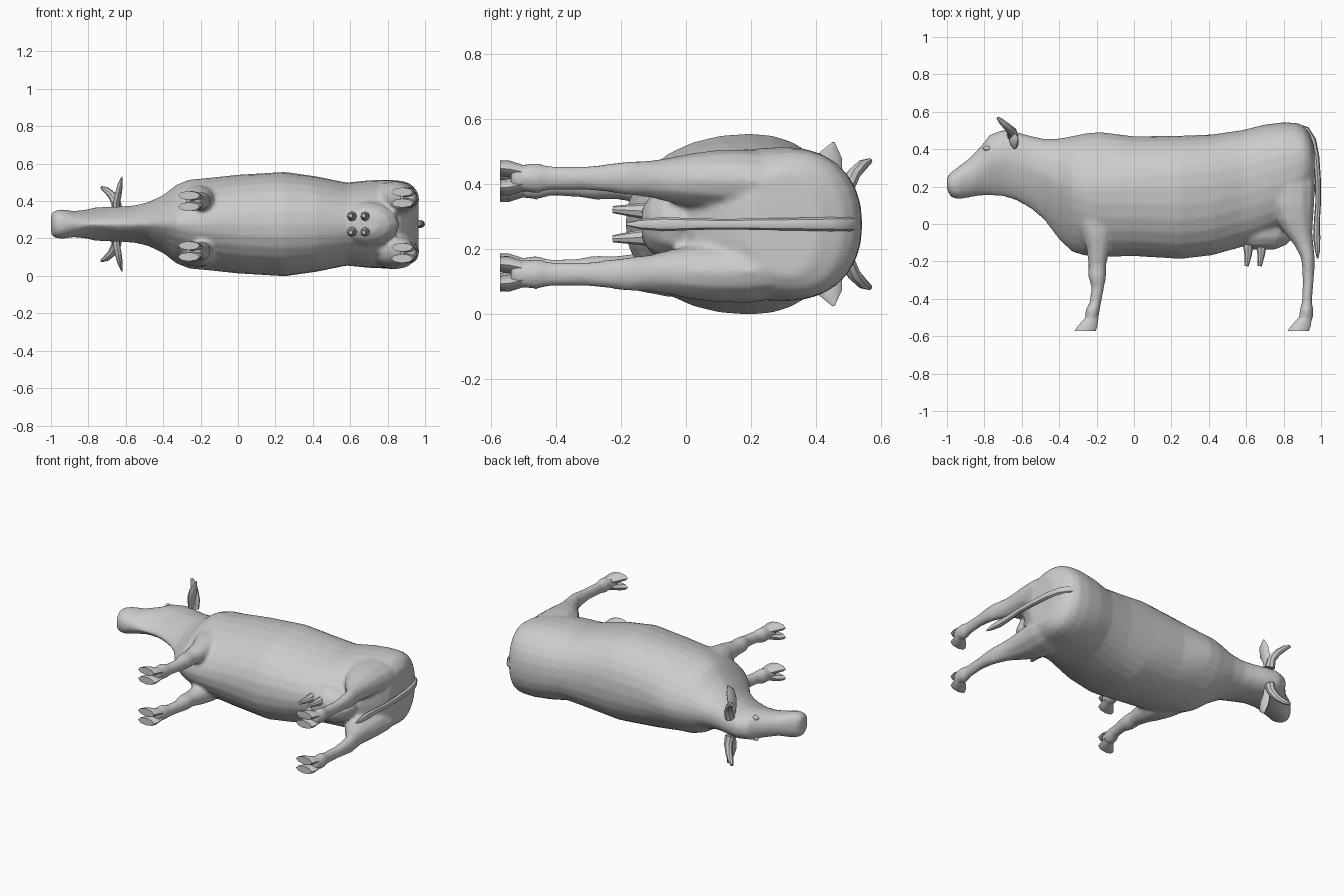
import bpy, bmesh, math
from mathutils import Vector

cube = bpy.data.objects.get("Cube")
if cube:
    bpy.data.objects.remove(cube, do_unlink=True)

MID = 0.277  # height of the animal's symmetry plane (it lies on its side)
SIDES = (("upper", 1), ("lower", -1))

hide = bpy.data.materials.new("plain_grey")
hide.use_nodes = True
GREY = (0.6, 0.6, 0.6, 1)
hide.diffuse_color = GREY
for node in hide.node_tree.nodes:
    if node.type == 'BSDF_PRINCIPLED':
        node.inputs["Base Color"].default_value = GREY
        node.inputs["Roughness"].default_value = 0.8


def loft(name, *skins):
    """Skin one or more lists of equal rings, closing both ends."""
    bm = bmesh.new()
    for rings in skins:
        loops = [[bm.verts.new(p) for p in ring] for ring in rings]
        count = len(loops[0])
        for a, b in zip(loops, loops[1:]):
            for i in range(count):
                j = (i + 1) % count
                bm.faces.new((a[i], a[j], b[j], b[i]))
        bm.faces.new(loops[0])
        bm.faces.new(loops[-1])
    bmesh.ops.recalc_face_normals(bm, faces=bm.faces)
    mesh = bpy.data.meshes.new(name)
    bm.to_mesh(mesh)
    bm.free()
    mesh.materials.append(hide)
    mesh.shade_smooth()
    mesh.set_sharp_from_angle(angle=math.radians(42))
    obj = bpy.data.objects.new(name, mesh)
    bpy.context.collection.objects.link(obj)
    return obj


def circle(count):
    return [(math.cos(math.tau * i / count), math.sin(math.tau * i / count))
            for i in range(count)]


def power(value, exponent):
    return math.copysign(abs(value) ** exponent, value)


def trunk_ring(x, top, bottom, width, low_power):
    """Egg shaped cross-section, narrower below where low_power is large."""
    withers = math.exp(-((x + 0.2) / 0.2) ** 2)
    widest = bottom + (0.58 - 0.05 * withers) * (top - bottom)
    ring = []
    for c, s in circle(28):
        reach = top - widest if s > 0 else widest - bottom
        e = 0.9 + 0.2 * withers if s > 0 else low_power
        ring.append((x, widest + reach * power(s, e), MID + width * power(c, e)))
    return ring


def limb(rows, side, mid, count=12):
    """Rings from rows of (y, front x, back x, offset, half thickness)."""
    return [[((front + back) / 2 + c * (back - front) / 2, y,
              mid + side * offset + s * half) for c, s in circle(count)]
            for y, front, back, offset, half in rows]


def tube(rows, side=1, up=(0, 1, 0), count=8):
    """Rings through rows of (x, y, offset, radius along up, radius across)."""
    points = [Vector((x, y, MID + side * z)) for x, y, z, _, _ in rows]
    rings = []
    for i, (p, row) in enumerate(zip(points, rows)):
        along = points[min(i + 1, len(points) - 1)] - points[max(i - 1, 0)]
        across = along.cross(Vector(up)).normalized()
        upward = across.cross(along).normalized()
        rings.append([p + upward * c * row[3] + across * s * row[4]
                      for c, s in circle(count)])
    return rings


def ellipsoid(centre, radii, side=1):
    x, y, z = centre
    rings = []
    for k in range(1, 8):
        a = math.pi * k / 8
        rings.append([(x + radii[0] * math.sin(a) * c, y - radii[1] * math.cos(a),
                       MID + side * z + radii[2] * math.sin(a) * s)
                      for c, s in circle(12)])
    return rings


# Head, neck and trunk: x, top, bottom, half width, lower roundness
TRUNK = [
    (-1.0, .25, .185, .055, .9), (-.98, .275, .145, .073, .9),
    (-.94, .305, .132, .079, .9), (-.88, .35, .142, .07, 1),
    (-.81, .425, .152, .077, 1.3), (-.77, .478, .152, .088, 1.4),
    (-.7, .503, .147, .092, 1.4), (-.63, .492, .125, .094, 1.3),
    (-.55, .47, .08, .1, 1.4), (-.48, .455, .02, .117, 1.5),
    (-.4, .457, -.085, .155, 1.4), (-.33, .47, -.15, .21, 1.3),
    (-.26, .485, -.17, .238, 1.2), (-.18, .492, -.177, .245, 1.1),
    (0, .469, -.172, .264, 1), (.25, .472, -.187, .279, .95),
    (.42, .479, -.167, .255, .95), (.58, .502, -.122, .222, 1),
    (.7, .532, -.08, .234, .95), (.8, .544, -.03, .238, .9),
    (.87, .54, .02, .232, .9), (.91, .52, .08, .222, .9),
    (.94, .485, .13, .2, .9), (.965, .41, .19, .16, .9),
]
FRONT_LEG = [
    (.2, -.3, -.12, .15, .04), (.1, -.33, -.1, .152, .058),
    (.02, -.31, -.11, .15, .07), (-.06, -.28, -.118, .143, .07),
    (-.13, -.255, -.128, .138, .062), (-.22, -.243, -.148, .134, .047),
    (-.28, -.245, -.148, .134, .049), (-.34, -.227, -.16, .134, .039),
    (-.42, -.238, -.175, .134, .037), (-.46, -.26, -.182, .134, .049),
    (-.5, -.263, -.19, .134, .043), (-.54, -.28, -.2, .134, .045),
]
HIND_LEG = [
    (.42, .76, .935, .1, .06), (.3, .7, .962, .13, .09),
    (.2, .69, .97, .14, .097), (.1, .715, .965, .142, .094),
    (.02, .755, .958, .142, .084), (-.05, .805, .955, .142, .07),
    (-.11, .855, .96, .145, .058), (-.18, .892, .967, .148, .053),
    (-.23, .898, .967, .148, .046), (-.31, .903, .96, .148, .037),
    (-.42, .897, .952, .148, .038), (-.46, .885, .96, .148, .048),
    (-.5, .882, .957, .148, .043), (-.54, .86, .945, .148, .045),
]
# Name, rows, toe position and height midway between the pair
LEGS = (("front", FRONT_LEG, -.32, .266), ("hind", HIND_LEG, .82, .271))

# Trunk, legs and udder melted into one skin
skins = [[trunk_ring(*row) for row in TRUNK], ellipsoid((.69, -.03, 0), (.175, .115, .122))]
skins += [limb(rows, side, mid) for _, rows, _, mid in LEGS for _, side in SIDES]
body = loft("body", *skins)
remesh = body.modifiers.new("melt", 'REMESH')
remesh.mode = 'VOXEL'
remesh.voxel_size = 0.011
remesh.use_smooth_shade = True
soften = body.modifiers.new("soften", 'SMOOTH')
soften.factor = 0.5
soften.iterations = 6

for label, side in SIDES:
    # Cloven hooves: two splayed toes each
    for leg, rows, toe, mid in LEGS:
        centre = rows[-1][3]
        for part, spread in (("outer", 1), ("inner", -1)):
            loft(f"{leg}_hoof_{part}_{label}", limb([
                (-.5, toe + .06, toe + .13, centre + spread * .018, .022),
                (-.545, toe + .02, toe + .125, centre + spread * .028, .026),
                (-.573, toe, toe + .115, centre + spread * .03, .024)], side, mid, 8))

    # Horn, ear and eye
    loft(f"horn_{label}", tube([
        (-.65, .475, .06, .032, .03), (-.65, .492, .11, .026, .026),
        (-.675, .518, .155, .021, .021), (-.705, .545, .183, .017, .017),
        (-.73, .568, .196, .008, .008)], side))
    loft(f"ear_{label}", tube([
        (-.65, .445, .075, .018, .015), (-.65, .445, .11, .025, .018),
        (-.64, .44, .16, .042, .018), (-.63, .443, .21, .038, .014),
        (-.62, .455, .252, .004, .003)], side))
    loft(f"eye_{label}", ellipsoid((-.785, .405, .066), (.022, .014, .016), side))

    # Teats
    for place, x in (("front", .61), ("rear", .68)):
        loft(f"{place}_teat_{label}", tube([
            (x, -.11, .04, .028, .028), (x, -.165, .042, .02, .02),
            (x - .008, -.225, .045, .011, .011)], side, (1, 0, 0)))

# Tail following the rump, with a slightly thicker tuft
loft("tail", tube([
    (.87, .523, 0, .015, .02), (.92, .502, 0, .02, .024),
    (.953, .447, 0, .021, .022), (.973, .36, 0, .018, .02),
    (.983, .24, 0, .016, .018), (.985, .12, 0, .015, .016),
    (.978, .02, 0, .016, .018), (.977, -.07, 0, .019, .022),
    (.981, -.14, 0, .014, .016), (.982, -.185, 0, .004, .004)], 1, (1, 0, 0)))
